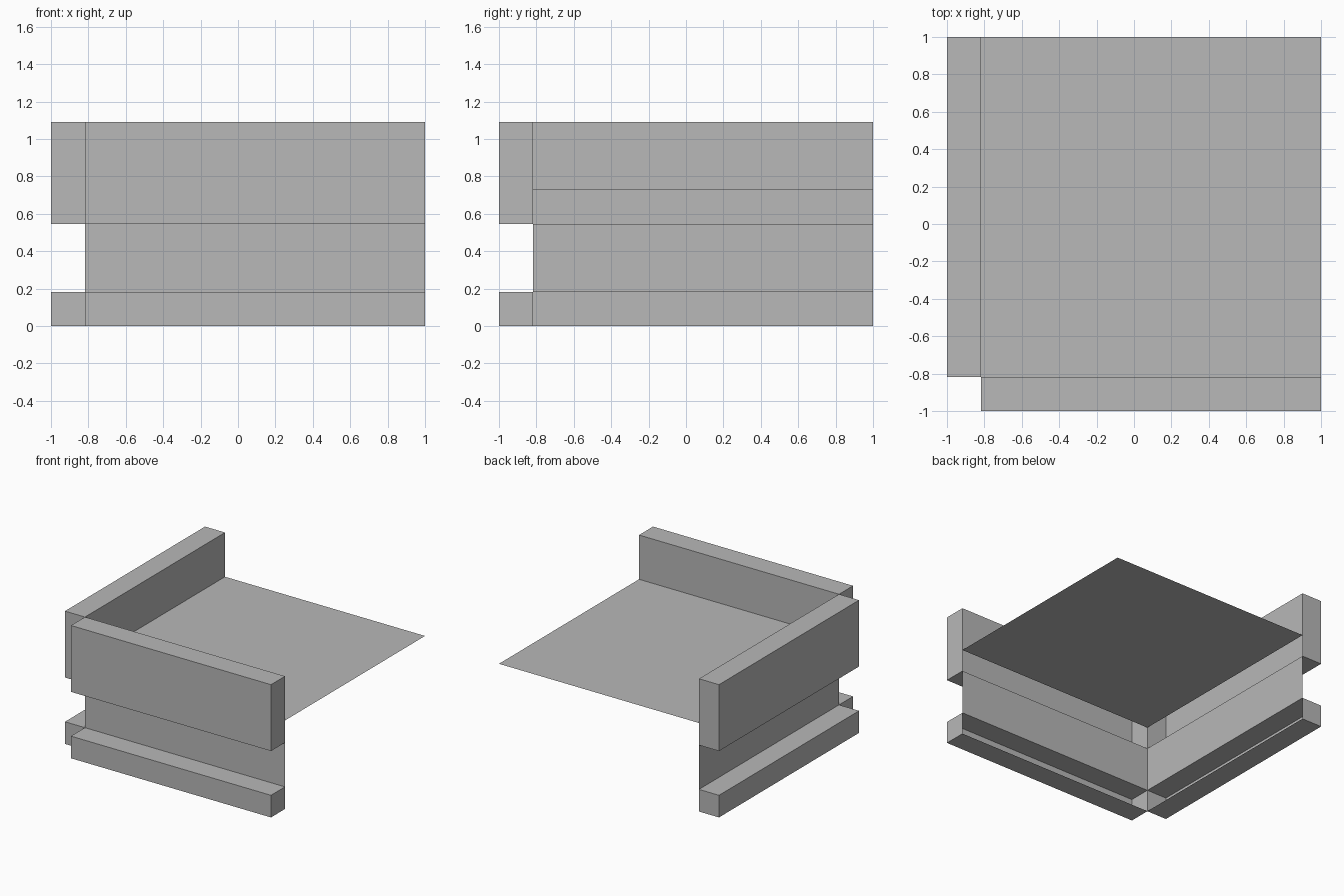
import bpy
import bmesh
from mathutils import Matrix, Vector

old = bpy.data.objects.get("Cube")
if old:
    bpy.data.objects.remove(old, do_unlink=True)

# Everything sits on an eleven-step grid
U = 2 / 11
INNER = -1 + U
TRIM_TOP, RAIL_BOTTOM, FLOOR, RAIL_TOP = U, 3 * U, 4 * U, 6 * U

grey = bpy.data.materials.new("plain grey")
grey.use_nodes = True
colour = (0.48, 0.48, 0.48, 1)
grey.diffuse_color = colour
grey.node_tree.nodes["Principled BSDF"].inputs["Base Color"].default_value = colour

# Swaps x and y, turning a front part into the matching side part
SWAP = Matrix(((0, 1, 0, 0), (1, 0, 0, 0), (0, 0, 1, 0), (0, 0, 0, 1)))


def finish(name, bm, swap=False):
    if swap:
        bm.transform(SWAP)
        bmesh.ops.reverse_faces(bm, faces=bm.faces[:])
    bm.normal_update()
    mesh = bpy.data.meshes.new(name)
    bm.to_mesh(mesh)
    bm.free()
    mesh.materials.append(grey)
    obj = bpy.data.objects.new(name, mesh)
    bpy.context.collection.objects.link(obj)


def sheet(name, corners, swap=False):
    bm = bmesh.new()
    bm.faces.new([bm.verts.new(c) for c in corners])
    finish(name, bm, swap)


def hollow_bar(name, z0, z1, swap):
    """Bar along the front, open on its inner side below the floor."""
    bm = bmesh.new()
    centre = Vector(((1 + INNER) / 2, -1 + U / 2, (z0 + z1) / 2))
    scale = Matrix.Diagonal((1 - INNER, U, z1 - z0, 1))
    bmesh.ops.create_cube(bm, size=1, matrix=Matrix.Translation(centre) @ scale)
    bm.normal_update()
    if z0 < FLOOR < z1:
        inner = next(f for f in bm.faces if f.normal.y > 0.9)
        bmesh.ops.bisect_plane(bm, geom=[inner, *inner.edges, *inner.verts],
                               plane_co=(0, 0, FLOOR), plane_no=(0, 0, 1))
        bm.normal_update()
    opening = [f for f in bm.faces
               if f.normal.y > 0.9 and f.calc_center_median().z < FLOOR]
    bmesh.ops.delete(bm, geom=opening, context='FACES')
    finish(name, bm, swap)


# Rail, recessed panel and base trim on the front and on the side
for side, swap in (("front", False), ("side", True)):
    hollow_bar(side + "_rail", RAIL_BOTTOM, RAIL_TOP, swap)
    hollow_bar(side + "_base_trim", 0, TRIM_TOP, swap)
    sheet(side + "_recessed_panel",
          [(INNER, INNER, TRIM_TOP), (1, INNER, TRIM_TOP),
           (1, INNER, RAIL_BOTTOM), (INNER, INNER, RAIL_BOTTOM)], swap)

# Floor sheet
sheet("floor", [(INNER, INNER, FLOOR), (1, INNER, FLOOR),
                (1, 1, FLOOR), (INNER, 1, FLOOR)])
